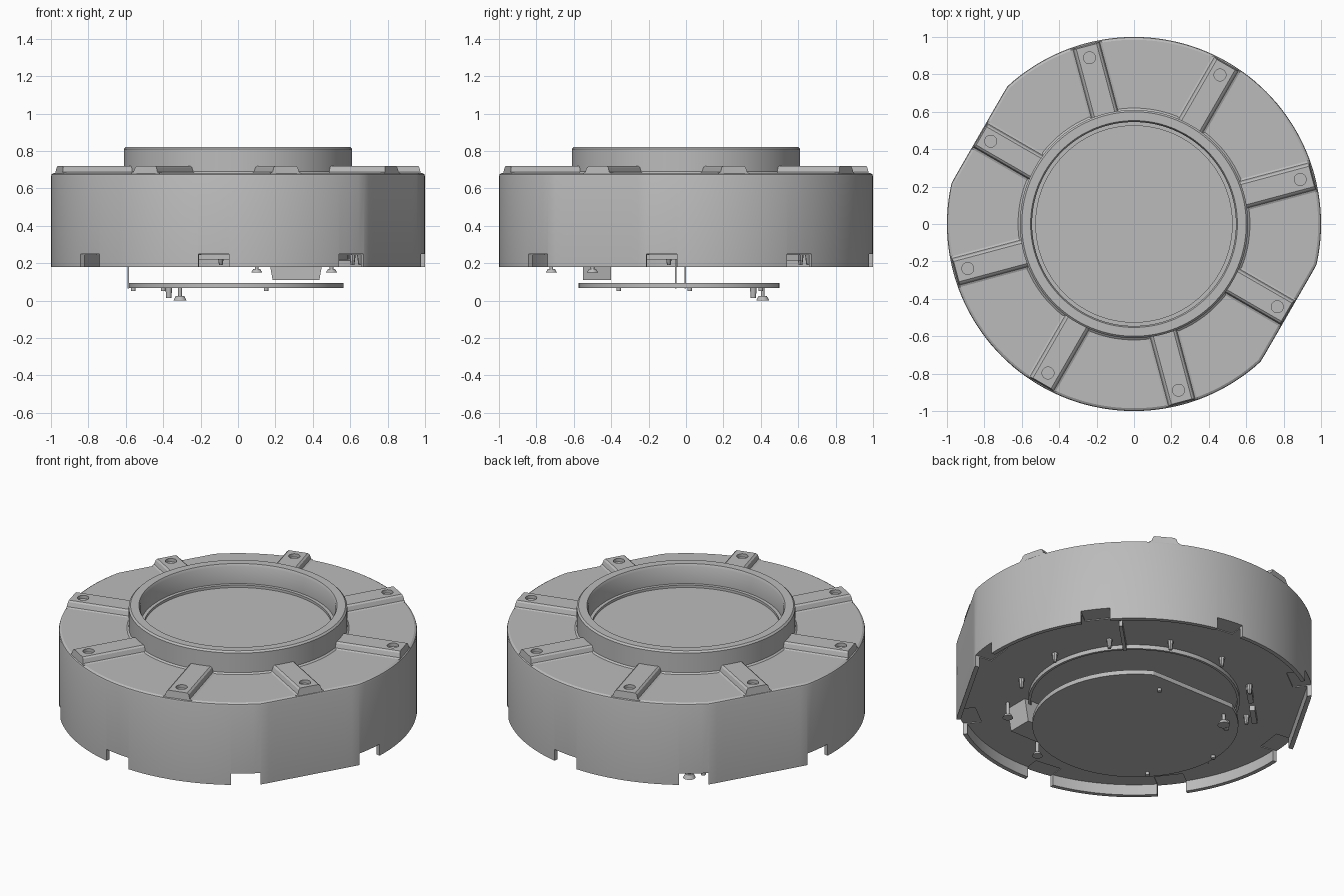
import bpy, bmesh, math
from mathutils import Matrix, Vector

cube = bpy.data.objects.get("Cube")
if cube:
    bpy.data.objects.remove(cube)

grey = bpy.data.materials.new("plain_grey")
grey.use_nodes = True
GREY = (0.5, 0.5, 0.5, 1)
grey.diffuse_color = GREY
grey.node_tree.nodes["Principled BSDF"].inputs["Base Color"].default_value = GREY

FLAT_ANGLE = math.radians(150)
FLAT = 0.955
RIB_ANGLES = [math.radians(15 + 45 * k) for k in range(8)]


def finish(name, bm, smooth=True):
    bmesh.ops.recalc_face_normals(bm, faces=bm.faces)
    mesh = bpy.data.meshes.new(name)
    bm.to_mesh(mesh)
    bm.free()
    mesh.materials.append(grey)
    ob = bpy.data.objects.new(name, mesh)
    bpy.context.collection.objects.link(ob)
    if smooth:
        shade(ob)
    return ob


def activate(ob):
    bpy.ops.object.select_all(action='DESELECT')
    ob.select_set(True)
    bpy.context.view_layer.objects.active = ob


def shade(ob):
    activate(ob)
    bpy.ops.object.shade_smooth_by_angle(angle=math.radians(30))


def cut(ob, cutter):
    activate(ob)
    mod = ob.modifiers.new("cut", 'BOOLEAN')
    mod.operation = 'DIFFERENCE'
    mod.solver = 'EXACT'
    mod.object = cutter
    bpy.ops.object.modifier_apply(modifier=mod.name)


def drop(ob):
    bpy.data.objects.remove(ob)


def flat_side(r, a):
    """Trim the outer radius by the two opposite flats."""
    c = abs(math.cos(a - FLAT_ANGLE))
    return min(r, (FLAT - 1 + r) / c) if r > 0.9 and c > 0.5 else r


def lathe(name, profile, steps=144, closed=False, smooth=True):
    bm = bmesh.new()
    rings = []
    for i in range(steps):
        a = math.tau * i / steps
        rings.append([bm.verts.new((flat_side(r, a) * math.cos(a),
                                    flat_side(r, a) * math.sin(a), z))
                      for r, z in profile])
    n = len(profile)
    for i in range(steps):
        p, q = rings[i], rings[(i + 1) % steps]
        for j in range(n if closed else n - 1):
            k = (j + 1) % n
            bm.faces.new((p[j], q[j], q[k], p[k]))
    bmesh.ops.remove_doubles(bm, verts=bm.verts, dist=1e-5)
    return finish(name, bm, smooth)


def add_box(bm, center, size, angle=0):
    spin = Matrix.Rotation(angle, 4, 'Z')
    bmesh.ops.create_cube(bm, size=1, matrix=spin @ Matrix.Translation(center)
                          @ Matrix.Diagonal((*size, 1)))


def add_cone(bm, x, y, z0, z1, r0, r1, sides=16):
    bmesh.ops.create_cone(bm, cap_ends=True, segments=sides, radius1=r0,
                          radius2=r1, depth=z1 - z0,
                          matrix=Matrix.Translation((x, y, (z0 + z1) / 2)))


def prism(name, outline, z0, z1):
    bm = bmesh.new()
    face = bm.faces.new([bm.verts.new((x, y, z0)) for x, y in outline])
    top = bmesh.ops.extrude_face_region(bm, geom=[face])["geom"]
    bmesh.ops.translate(bm, vec=(0, 0, z1 - z0),
                        verts=[v for v in top if isinstance(v, bmesh.types.BMVert)])
    return finish(name, bm)


# Housing: drum, raised collar, recessed floor and thin bottom skirt
housing = lathe("housing", [
    (0, 0.685), (0.525, 0.685), (0.525, 0.7), (0.545, 0.7), (0.545, 0.805),
    (0.553, 0.82), (0.6, 0.82), (0.61, 0.81), (0.61, 0.69), (0.62, 0.682),
    (0.985, 0.682), (0.997, 0.675), (1, 0.665), (1, 0.18), (0.975, 0.18),
    (0.975, 0.245), (0, 0.245)], smooth=False)

# Notches in the skirt
bm = bmesh.new()
for k in range(8):
    add_box(bm, (0.97, 0, 0.2), (0.16, 0.165, 0.1), math.radians(45 * k - 7.5))
notches = finish("notch_cutter", bm, False)
notches.hide_render = True
cut(housing, notches)
drop(notches)
shade(housing)

# Radial ribs with bolt recesses
half = [(0.085, 0.66), (0.085, 0.682), (0.074, 0.687), (0.066, 0.712), (0.056, 0.72)]
section = [(-v, z) for v, z in half] + half[::-1]
bm = bmesh.new()
for a in RIB_ANGLES:
    turn = Matrix.Rotation(a, 4, 'Z')
    on_flat = abs(math.cos(a - FLAT_ANGLE)) > 0.99
    loops = []
    for outer in (False, True):
        loop = []
        for v, z in section:
            edge = FLAT - 0.005 if on_flat else math.sqrt(0.993 ** 2 - v * v)
            u = edge - max(0, z - 0.7) * 0.4 if outer else 0.58
            loop.append(bm.verts.new(turn @ Vector((u, v, z))))
        loops.append(loop)
    n = len(section)
    for j in range(n):
        k = (j + 1) % n
        bm.faces.new((loops[0][j], loops[0][k], loops[1][k], loops[1][j]))
    for loop in loops:
        bm.faces.new(loop)
ribs = finish("radial_ribs", bm, False)
bm = bmesh.new()
for a in RIB_ANGLES:
    r = 0.92 if abs(math.cos(a - FLAT_ANGLE)) < 0.99 else 0.885
    add_cone(bm, r * math.cos(a), r * math.sin(a), 0.7, 0.75, 0.032, 0.032, 24)
holes = finish("hole_cutter", bm, False)
holes.hide_render = True
cut(ribs, holes)
drop(holes)
shade(ribs)

# Thin lip on the underside
lathe("underside_lip", [(0.575, 0.25), (0.59, 0.25), (0.59, 0.22), (0.575, 0.22)], closed=True)

# Hanging board with one straight side
board = []
for i in range(72):
    a = math.tau * i / 72
    r = 0.575 if math.sin(a) < 0.1 else min(0.575, 0.5 / math.sin(a))
    board.append((r * math.cos(a) - 0.01, r * math.sin(a)))
prism("hanging_board", board, 0.068, 0.095)

# Posts that hold the board
bm = bmesh.new()
for y in (-0.055, -0.005):
    add_box(bm, (-0.587, y, 0.16), (0.008, 0.008, 0.19))
finish("board_posts", bm, False)

# Flared block under the plate
bm = bmesh.new()
bmesh.ops.create_cube(bm, size=1, matrix=Matrix.Translation((0.31, -0.475, 0.18))
                      @ Matrix.Diagonal((0.25, 0.15, 0.14, 1)))
for v in bm.verts:
    if v.co.z > 0.2:
        v.co.x = 0.31 + (v.co.x - 0.31) * 1.2
finish("flared_block", bm)

# Feet and pegs below the board
bm = bmesh.new()
add_cone(bm, -0.31, 0.41, 0, 0.025, 0.035, 0.022)
add_cone(bm, -0.31, 0.41, 0.02, 0.07, 0.01, 0.01)
add_cone(bm, -0.37, 0.36, 0.015, 0.07, 0.014, 0.018)
for x, y in ((-0.56, 0.02), (-0.4, -0.36), (0.15, 0.4)):
    add_cone(bm, x, y, 0.05, 0.07, 0.012, 0.012)
finish("feet_and_pegs", bm)

# Clips and studs around the lip
bm = bmesh.new()
for k in range(12):
    a = math.radians(30 * k + 8)
    add_cone(bm, 0.66 * math.cos(a), 0.66 * math.sin(a), 0.19, 0.25, 0.01, 0.018, 8)
for x, y in ((0.1, -0.72), (0.5, -0.5)):
    add_cone(bm, x, y, 0.15, 0.17, 0.03, 0.018)
    add_cone(bm, x, y, 0.165, 0.25, 0.01, 0.01)
finish("underside_clips", bm)

# Short rails and one radial arm under the plate
bm = bmesh.new()
for v in (-0.01, 0.22):
    add_box(bm, (0.65, v, 0.23), (0.03, 0.15, 0.035), math.radians(135))
add_box(bm, (0.72, 0, 0.23), (0.28, 0.02, 0.035), math.radians(45))
finish("underside_rails", bm, False)
